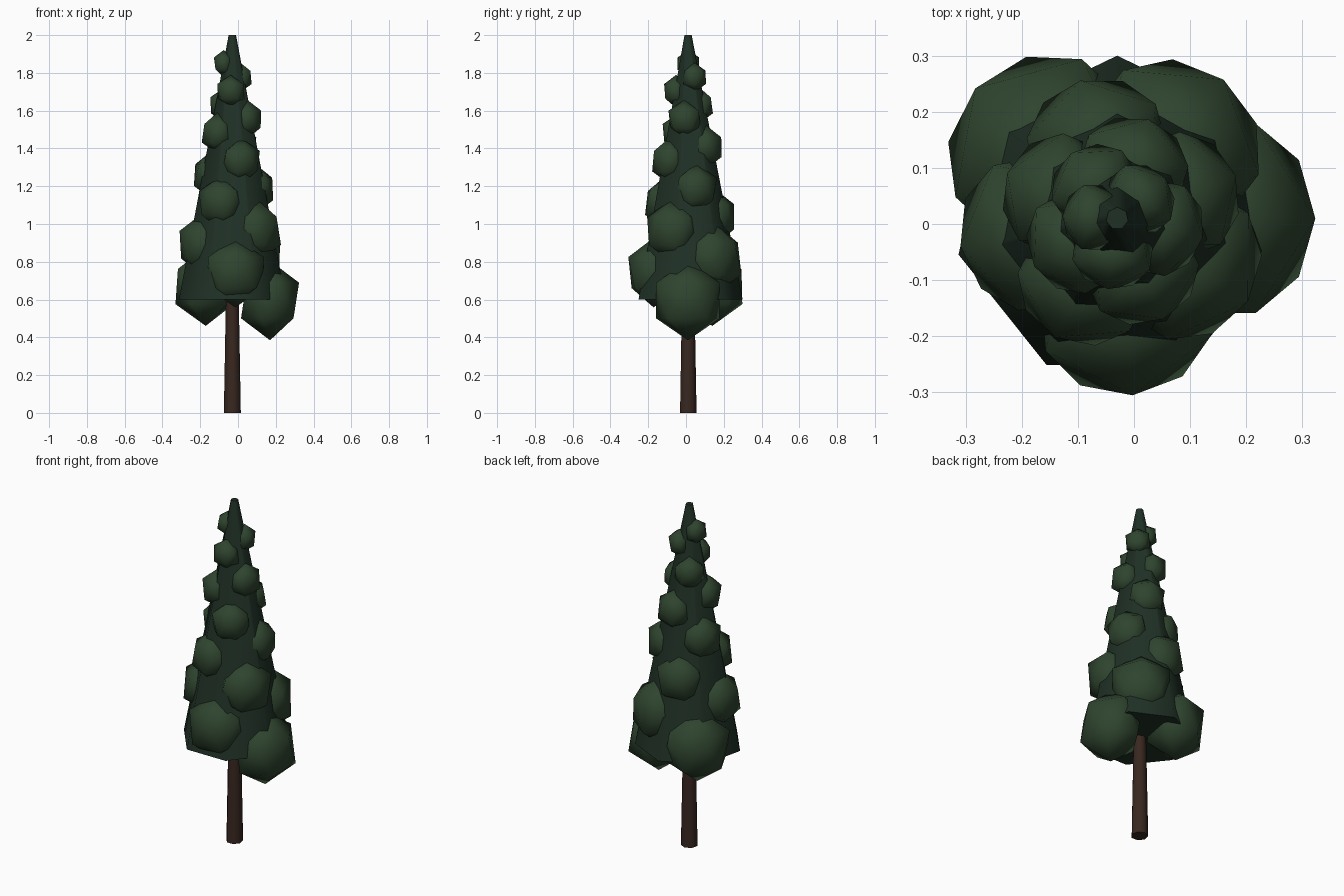
import bpy
from math import radians, cos, sin

if "Cube" in bpy.data.objects:
    bpy.data.objects.remove(bpy.data.objects["Cube"])

CX, CY = -0.03, 0.01          # trunk axis
BASE_Z, TOP_Z = 0.6, 2.0      # foliage core
BASE_R, TOP_R = 0.29, 0.02


def material(name, rgb):
    m = bpy.data.materials.new(name)
    m.diffuse_color = (*rgb, 1)
    m.use_nodes = True
    m.node_tree.nodes["Principled BSDF"].inputs["Base Color"].default_value = m.diffuse_color
    return m


bark = material("bark", (0.04, 0.02, 0.014))
dark_green = material("dark_needles", (0.014, 0.03, 0.019))
green = material("needles", (0.028, 0.058, 0.028))


def finish(name, mat):
    ob = bpy.context.object
    ob.name = name
    ob.data.materials.append(mat)
    bpy.ops.object.shade_smooth_by_angle(angle=radians(62))
    return ob


def taper(name, r1, r2, z1, z2, mat):
    bpy.ops.mesh.primitive_cone_add(vertices=7, radius1=r1, radius2=r2, depth=z2 - z1,
                                    location=(CX, CY, (z1 + z2) / 2))
    return finish(name, mat)


# Trunk and tapered core
taper("trunk", 0.046, 0.034, 0.0, 0.66, bark)
taper("foliage_core", BASE_R, TOP_R, BASE_Z, TOP_Z, dark_green)

# Needle clumps: low-poly balls climbing the core in a golden-angle spiral
sizes = [0.177, 0.175, 0.155, 0.16, 0.138, 0.14, 0.125, 0.118, 0.112,
         0.108, 0.102, 0.098, 0.092, 0.086, 0.08, 0.073, 0.066, 0.06]
for i, r in enumerate(sizes):
    a = radians(137.5 * i)
    z = 0.595 + 0.0738 * i
    t = max(0, (z - BASE_Z) / (TOP_Z - BASE_Z))
    dist = 0.64 * (BASE_R + (TOP_R - BASE_R) * t) + 0.014
    bpy.ops.mesh.primitive_ico_sphere_add(
        subdivisions=1, radius=1, rotation=(0, 0, a),
        location=(CX + dist * cos(a), CY + dist * sin(a), z))
    clump = finish(f"needle_clump_{i + 1}", green)
    clump.scale = (r * 0.97, r * 1.12, r * 1.19)
